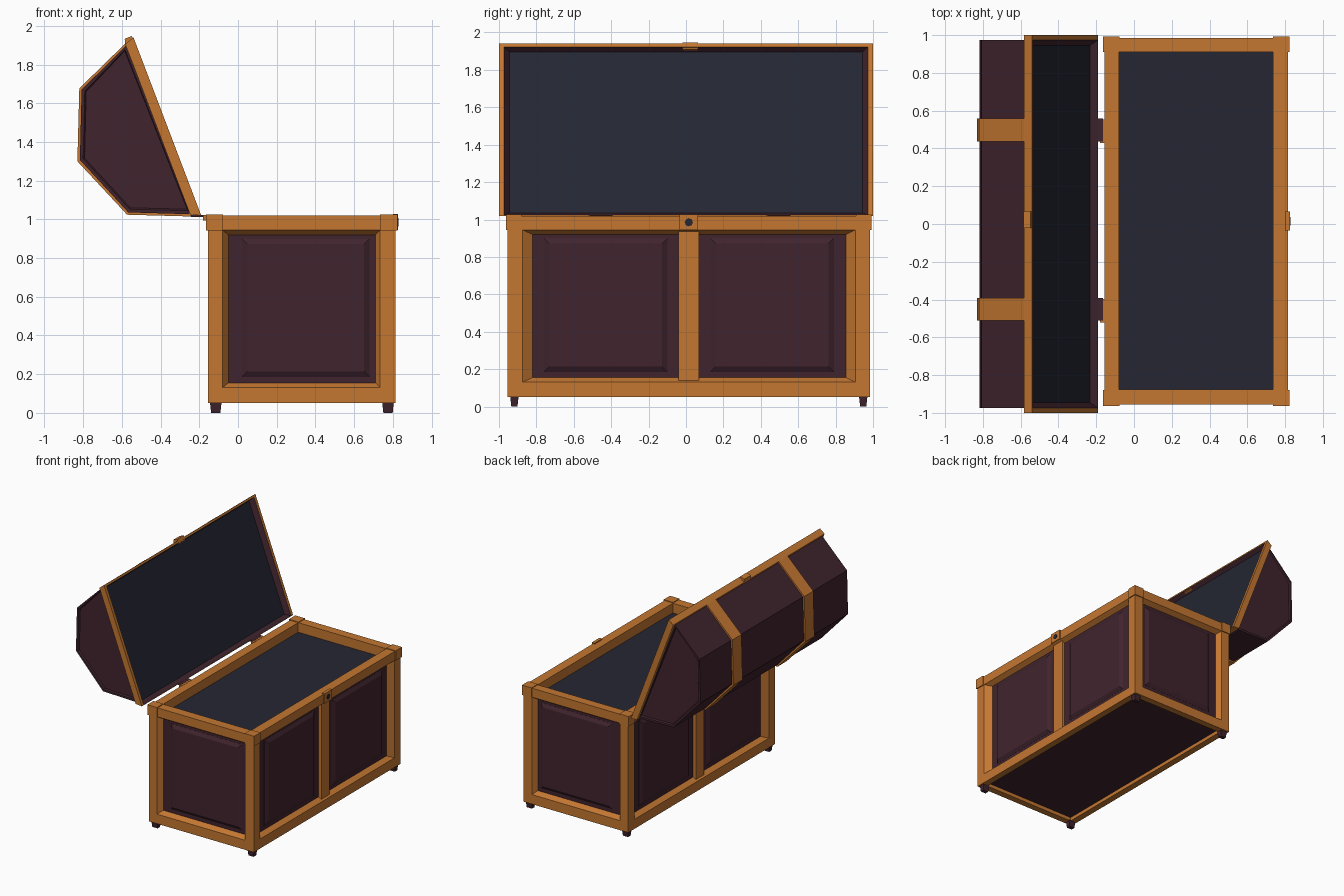
import bpy, bmesh
from mathutils import Vector

if "Cube" in bpy.data.objects:
    bpy.data.objects.remove(bpy.data.objects["Cube"])


def material(name, rgb):
    m = bpy.data.materials.new(name)
    m.diffuse_color = (*rgb, 1)
    m.use_nodes = True
    m.node_tree.nodes["Principled BSDF"].inputs["Base Color"].default_value = m.diffuse_color
    return m


MATS = [material("orange wood", (0.55, 0.185, 0.031)),
        material("dark purple panel", (0.051, 0.0175, 0.027)),
        material("blue black lining", (0.018, 0.0195, 0.032))]
ORANGE, PURPLE, BLUE = 0, 1, 2


def finish(name, bm):
    bmesh.ops.remove_doubles(bm, verts=bm.verts, dist=0.0002)
    bmesh.ops.recalc_face_normals(bm, faces=bm.faces)
    me = bpy.data.meshes.new(name)
    bm.to_mesh(me)
    bm.free()
    for m in MATS:
        me.materials.append(m)
    ob = bpy.data.objects.new(name, me)
    bpy.context.collection.objects.link(ob)
    return ob


def face(bm, verts, mat):
    bm.faces.new(verts).material_index = mat


def rings(bm, place, loops, mats, cap, start_cap=None):
    """Bridge nested rectangles (u0, u1, v0, v1, depth) and cap the last one."""
    vs = [[bm.verts.new(place(u, v, d)) for u, v in ((a, c), (b, c), (b, e), (a, e))]
          for a, b, c, e, d in loops]
    for p, q, m in zip(vs, vs[1:], mats):
        for i in range(4):
            j = (i + 1) % 4
            face(bm, (p[i], p[j], q[j], q[i]), m)
    face(bm, vs[-1], cap)
    if start_cap is not None:
        face(bm, vs[0], start_cap)


def box(name, x0, x1, y0, y1, z0, z1, mat, taper=0.0):
    bm = bmesh.new()
    t = taper
    rings(bm, lambda u, v, d: (u, v, d),
          [(x0 + t, x1 - t, y0 + t, y1 - t, z0), (x0, x1, y0, y1, z1)], [mat], mat, mat)
    return finish(name, bm)


X0, X1, Y0, Y1, Z0, Z1 = -0.155, 0.815, -0.955, 0.985, 0.05, 1.02
D = 0.04
SIDES = {"front": lambda u, v, d: (u, Y0 + d, v),
         "back": lambda u, v, d: (u, Y1 - d, v),
         "right": lambda u, v, d: (X1 - d, u, v),
         "left": lambda u, v, d: (X0 + d, u, v)}

# chest body: four framed sides, lined top and recessed underside
bm = bmesh.new()
for side, place in SIDES.items():
    if side in ("front", "back"):
        loops = [(X0, X1, Z0, Z1, 0), (-0.08, 0.735, 0.13, 0.945, 0), (-0.05, 0.71, 0.155, 0.92, D)]
    else:
        loops = [(Y0, Y1, Z0, Z1, 0), (-0.875, 0.905, 0.13, 0.945, 0), (-0.82, 0.855, 0.155, 0.92, D)]
    rings(bm, place, loops, [ORANGE, ORANGE], PURPLE)
flat = lambda u, v, d: (u, v, d)
rings(bm, flat, [(X0, X1, Y0, Y1, Z1), (-0.08, 0.735, -0.875, 0.91, Z1),
                 (-0.08, 0.735, -0.875, 0.91, 0.94)], [ORANGE, ORANGE], BLUE)
rings(bm, flat, [(X0, X1, Y0, Y1, Z0), (-0.1, 0.76, -0.9, 0.93, Z0),
                 (-0.1, 0.76, -0.9, 0.93, 0.08)], [ORANGE, ORANGE], PURPLE)
finish("chest_body", bm)

# raised panels and middle posts
for side, place in SIDES.items():
    spans = [(0.02, 0.68)] if side in ("front", "back") else [(-0.76, -0.1), (0.13, 0.79)]
    for n, (a, b) in enumerate(spans):
        bm = bmesh.new()
        rings(bm, place, [(a, b, 0.185, 0.9, D + 0.005), (a, b, 0.185, 0.9, D - 0.001),
                          (a + 0.028, b - 0.028, 0.213, 0.872, D - 0.018)],
              [PURPLE, PURPLE], PURPLE, PURPLE)
        finish(f"{side}_raised_panel_{n + 1}", bm)
    if len(spans) == 2:
        bm = bmesh.new()
        rings(bm, place, [(-0.04, 0.07, 0.14, 0.935, D + 0.005), (-0.04, 0.07, 0.14, 0.935, 0.015)],
              [ORANGE], ORANGE, ORANGE)
        finish(f"{side}_middle_post", bm)

# corner caps and feet
for i, (cx, fx) in enumerate(((-0.165, -0.145), (0.735, 0.745))):
    for j, (cy, fy) in enumerate(((-0.963, -0.94), (0.91, 0.925))):
        box(f"corner_cap_{i}{j}", cx, cx + 0.088, cy, cy + 0.083, 0.943, 1.026, ORANGE)
        box(f"foot_{i}{j}", fx, fx + 0.06, fy, fy + 0.045, 0, 0.055, PURPLE, 0.006)

# latch plate with keyhole
box("latch_plate", 0.80, 0.826, -0.035, 0.065, 0.945, 1.028, ORANGE)
bm = bmesh.new()
bmesh.ops.create_cone(bm, cap_ends=True, segments=8, radius1=0.022, radius2=0.022, depth=0.008)
for f in bm.faces:
    f.material_index = BLUE
hole = finish("keyhole", bm)
hole.rotation_euler = (0, 1.5708, 0)
hole.location = (0.825, 0.015, 0.985)

# open lid: local axes along the lid plane and out of it
T, N, H = Vector((-0.3555, 0.9347)), Vector((0.9347, 0.3555)), Vector((-0.19, 1.02))


def lid_place(u, v, d):
    p = H + T * v - N * d
    return (p.x, u, p.y)


bm = bmesh.new()
rings(bm, lid_place, [(-1, 1, 0.025, 0.968, 0.052), (-1, 1, 0, 0.984, 0),
                      (-0.973, 0.973, 0.004, 0.966, 0), (-0.945, 0.945, 0.03, 0.95, 0.035)],
      [ORANGE, ORANGE, PURPLE], BLUE, ORANGE)
finish("lid_rim", bm)

bm = bmesh.new()
rings(bm, lid_place, [(-0.02, 0.065, 0.96, 0.96, 0.055), (-0.02, 0.065, 0.955, 0.994, 0.045),
                      (-0.02, 0.065, 0.955, 0.994, 0.005)], [ORANGE, ORANGE], ORANGE)
finish("lid_latch_tab", bm)


def prism(name, pts, y0, y1, mat, inset=False):
    bm = bmesh.new()
    a, b = ([bm.verts.new((x, y, z)) for x, z in pts] for y in (y0, y1))
    for i in range(len(pts)):
        j = (i + 1) % len(pts)
        face(bm, (a[i], a[j], b[j], b[i]), mat)
    face(bm, a, mat)
    face(bm, b, mat)
    bmesh.ops.recalc_face_normals(bm, faces=bm.faces)
    if inset:  # sunken end panels
        ends = [f for f in bm.faces if abs(f.normal.y) > 0.9]
        bmesh.ops.inset_individual(bm, faces=ends, thickness=0.018)
        bmesh.ops.inset_individual(bm, faces=ends, thickness=0.008, depth=-0.01)
    return finish(name, bm)


# faceted lid shell and its two straps
prism("lid_shell", [(-0.24, 1.033), (-0.58, 1.895), (-0.808, 1.67), (-0.817, 1.307),
                    (-0.567, 1.036), (-0.26, 1.027)], -0.975, 0.975, PURPLE, True)
for n, y in enumerate((-0.452, 0.498)):
    prism(f"lid_strap_{n + 1}", [(-0.24, 1.025), (-0.583, 1.908), (-0.82, 1.677), (-0.83, 1.3),
                                 (-0.573, 1.024), (-0.25, 1.015)], y - 0.06, y + 0.06, ORANGE)
    # hinge leaves
    box(f"hinge_lid_leaf_{n + 1}", -0.245, -0.165, y - 0.06, y + 0.06, 1.012, 1.023, PURPLE)
    box(f"hinge_body_leaf_{n + 1}", -0.18, -0.15, y - 0.07, y + 0.055, 0.995, 1.022, ORANGE)
